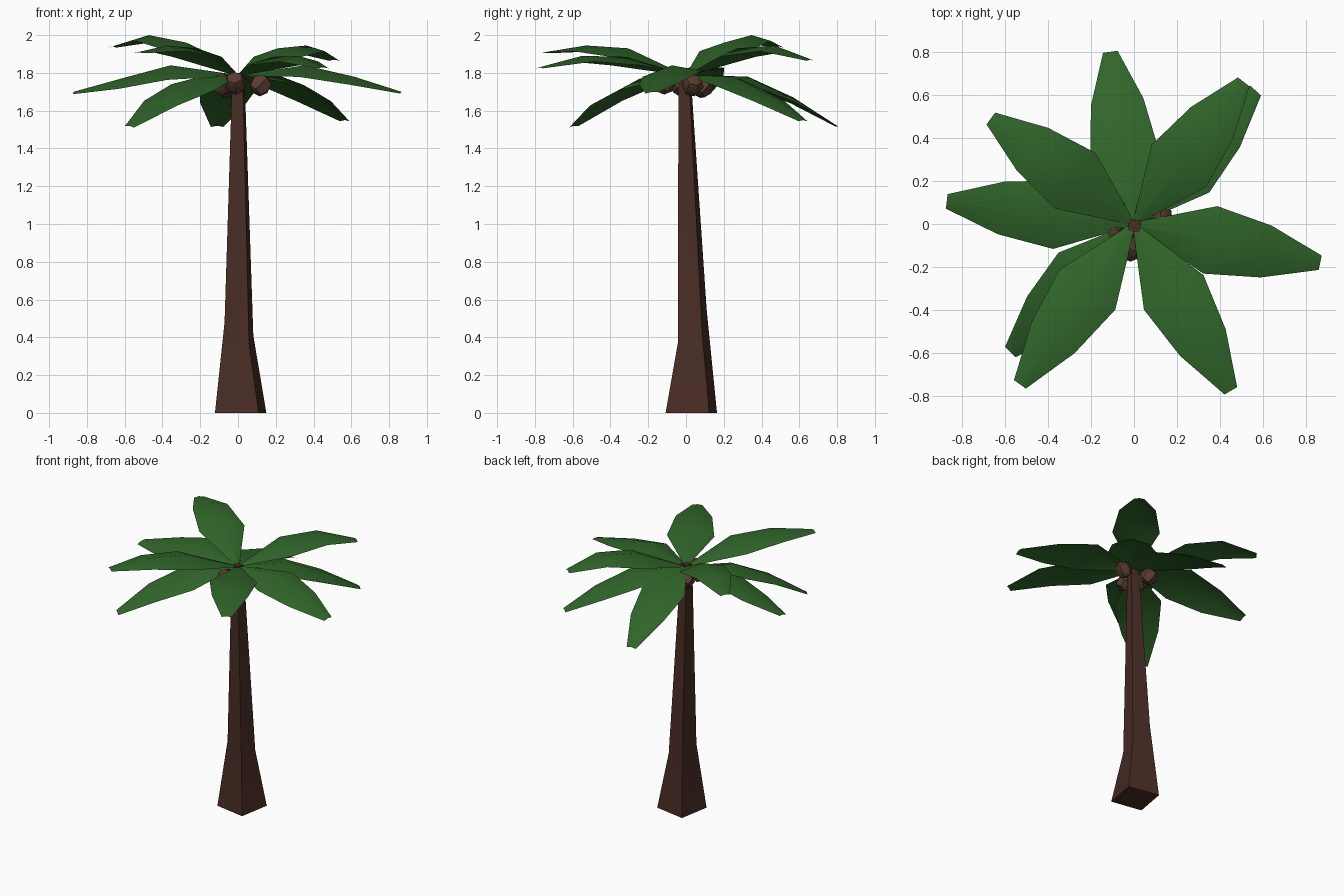
import bpy, bmesh, math
from mathutils import Vector

if "Cube" in bpy.data.objects:
    bpy.data.objects.remove(bpy.data.objects["Cube"])


def material(name, color):
    m = bpy.data.materials.new(name)
    m.diffuse_color = (*color, 1)
    m.use_nodes = True
    m.node_tree.nodes["Principled BSDF"].inputs["Base Color"].default_value = m.diffuse_color
    return m


BARK = material("bark", (0.065, 0.025, 0.018))
LEAF = material("leaf", (0.03, 0.13, 0.023))
NUT = material("nut", (0.10, 0.045, 0.03))


def make_object(name, bm, mat, angle):
    bmesh.ops.recalc_face_normals(bm, faces=bm.faces[:])
    me = bpy.data.meshes.new(name)
    bm.to_mesh(me)
    bm.free()
    me.materials.append(mat)
    ob = bpy.data.objects.new(name, me)
    bpy.context.collection.objects.link(ob)
    bpy.ops.object.select_all(action='DESELECT')
    ob.select_set(True)
    bpy.context.view_layer.objects.active = ob
    bpy.ops.object.shade_smooth_by_angle(angle=math.radians(angle))
    return ob


# Trunk: four-sided, flared at the root, with a slanted middle ring
bm = bmesh.new()
flat = (0, 0, 0, 0)
sections = [((0.014, 0.028), 0.166, 0.0, flat),
            ((0.005, 0.033), 0.093, 0.45, (-0.04, 0.10, 0.03, -0.08)),
            ((0.002, -0.008), 0.039, 1.80, flat)]
rings = []
for (cx, cy), r, z, slant in sections:
    ring = []
    for i in range(4):
        a = math.radians(35 + 90 * i)
        ring.append(bm.verts.new((cx + r * math.cos(a), cy + r * math.sin(a), z + slant[i])))
    rings.append(ring)
for lo, hi in zip(rings, rings[1:]):
    for i in range(4):
        j = (i + 1) % 4
        bm.faces.new((lo[i], lo[j], hi[j], hi[i]))
bm.faces.new(rings[0][::-1])
bm.faces.new(rings[-1])
make_object("trunk", bm, BARK, 60)


# Fronds: bent leaf with a raised midrib; heights are the midrib at three stations
def frond(name, tip, heights, roll=0.0):
    tip = Vector((*tip, 0))
    along = tip.normalized()
    side = Vector((-along.y, along.x, 0))
    stations = [(0.01, 0.012, 0.004, 1.79),
                (0.41 * tip.length, 0.16, 0.045, heights[0]),
                (0.71 * tip.length, 0.123, 0.03, heights[1]),
                (tip.length, 0.034, 0.006, heights[2])]
    bm = bmesh.new()
    rows = []
    for r, w, drop, z in stations:
        c = along * r + Vector((0, 0, z))
        rows.append([bm.verts.new(c + side * (w * s) + Vector((0, 0, -drop * abs(s) + s * w * roll)))
                     for s in (-1, 0, 1)])
    for a, b in zip(rows, rows[1:]):
        for i in range(2):
            bm.faces.new((a[i], b[i], b[i + 1], a[i + 1]))
    make_object(name, bm, LEAF, 50)


FRONDS = [((0.865, -0.18), (1.84, 1.78, 1.70), 0.1),
          ((-0.87, 0.105), (1.84, 1.77, 1.70), -0.2),
          ((-0.665, 0.49), (1.96, 2.00, 1.94), 0.0),
          ((-0.11, 0.80), (1.78, 1.67, 1.52), 0.0),
          ((0.51, 0.66), (1.93, 1.945, 1.87), 0.0),
          ((0.565, 0.62), (1.78, 1.68, 1.55), 0.0),
          ((0.45, -0.775), (1.885, 1.89, 1.83), 0.0),
          ((-0.53, -0.745), (1.93, 1.945, 1.91), 0.0),
          ((-0.575, -0.595), (1.77, 1.67, 1.52), -0.1)]
for n, (tip, heights, roll) in enumerate(FRONDS):
    frond(f"frond_{n + 1}", tip, heights, roll)

# Coconuts under the crown
NUTS = [(0.12, 0.035, 1.735), (-0.06, 0.085, 1.725), (-0.015, -0.115, 1.745), (-0.08, -0.035, 1.74)]
for n, p in enumerate(NUTS):
    bm = bmesh.new()
    bmesh.ops.create_uvsphere(bm, u_segments=6, v_segments=4, radius=0.06)
    bmesh.ops.rotate(bm, verts=bm.verts[:], cent=(0, 0, 0),
                     matrix=Vector((0, 0, 1)).rotation_difference(
                         Vector((p[0], p[1], 0.12))).to_matrix())
    bmesh.ops.translate(bm, verts=bm.verts[:], vec=p)
    make_object(f"coconut_{n + 1}", bm, NUT, 40)
